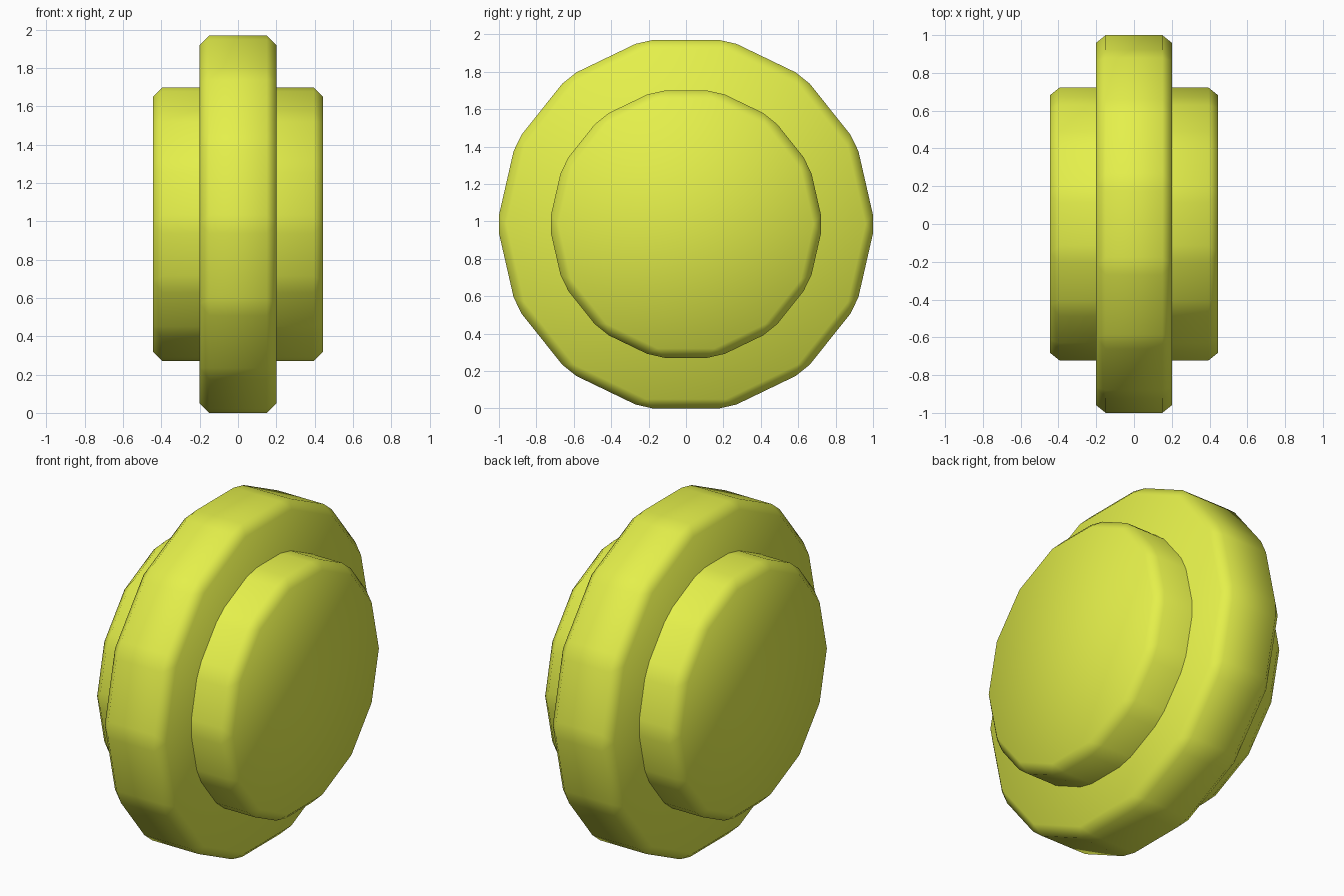
import bpy
import math

if "Cube" in bpy.data.objects:
    bpy.data.objects.remove(bpy.data.objects["Cube"])

SIDES = 14
CENTRE_Z = 0.985

lime = bpy.data.materials.new("lime_yellow")
lime.diffuse_color = (0.78, 0.87, 0.07, 1)
lime.use_nodes = True
lime.node_tree.nodes["Principled BSDF"].inputs["Base Color"].default_value = lime.diffuse_color


def disc(name, radius, width):
    """Smooth-shaded 14-sided disc along x, every edge chamfered."""
    bpy.ops.mesh.primitive_cylinder_add(vertices=SIDES, radius=radius, depth=width)
    obj = bpy.context.object
    obj.name = name
    obj.location = (0, 0, CENTRE_Z)
    # lay the axis along x; a corner of the polygon points to +y and -y
    obj.rotation_euler = (0, math.pi / 2, 0)
    bevel = obj.modifiers.new("chamfer", 'BEVEL')
    bevel.width = 0.05
    bevel.segments = 1
    bevel.limit_method = 'NONE'
    bpy.ops.object.shade_smooth()
    obj.data.materials.append(lime)
    return obj


# wide outer tyre and the narrower hub passing through it
disc("wheel_rim", 1.011, 0.40)
disc("wheel_hub", 0.733, 0.89)
